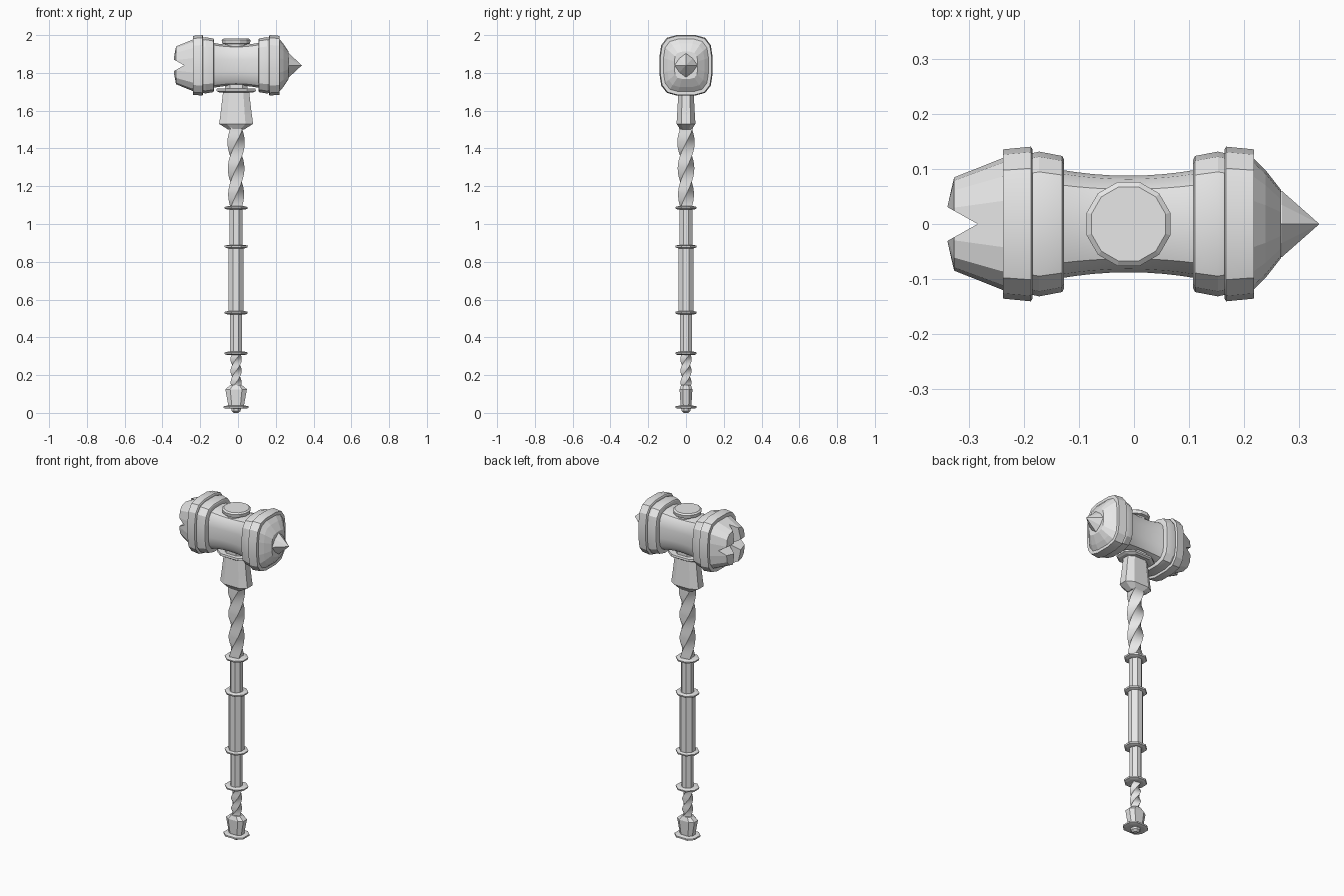
import bpy, bmesh
from math import sin, cos, pi, radians
from mathutils import Vector

cube = bpy.data.objects.get("Cube")
if cube:
    bpy.data.objects.remove(cube, do_unlink=True)

GREY = (0.8, 0.8, 0.8, 1)
mat = bpy.data.materials.new("plain grey")
mat.use_nodes = True
mat.diffuse_color = GREY
mat.node_tree.nodes["Principled BSDF"].inputs["Base Color"].default_value = GREY

HEAD_Z = 1.84    # height of the head's axis
SHAFT_X = -0.01  # the shaft and head centre


def polygon(sides, turn=0.0):
    return [(cos(turn + 2 * pi * i / sides), sin(turn + 2 * pi * i / sides)) for i in range(sides)]


def mirrored(quarter):
    """Closed section from its first quadrant, listed anticlockwise."""
    right = quarter + [(-u, v) for u, v in reversed(quarter)]
    return right + [(-u, -v) for u, v in right]


ROUNDED = mirrored([(1, 0.28), (0.93, 0.67), (0.72, 0.91), (0.35, 1)])
CHAMFERED = mirrored([(1, 0.5), (0.55, 1)])
OCTAGON = [(u * 1.08, v * 1.08) for u, v in polygon(8, pi / 8)]
SQUARE = polygon(4, pi / 4)
STAR = [(u * k, v * k) for (u, v), k in zip(polygon(8), [1, 0.82] * 4)]


def loft(name, section, stations, along="z", smooth=0):
    """Skin a section through stations of (position, half width, half depth, twist)."""
    bm = bmesh.new()
    rings = []
    for pos, a, b, *twist in stations:
        t = twist[0] if twist else 0
        ring = []
        for u, v in section:
            u, v = (u * cos(t) - v * sin(t)) * a, (u * sin(t) + v * cos(t)) * b
            co = (pos, u, HEAD_Z + v) if along == "x" else (SHAFT_X + u, v, pos)
            ring.append(bm.verts.new(co))
        rings.append(ring)
    n = len(section)
    for low, high in zip(rings, rings[1:]):
        for i in range(n):
            j = (i + 1) % n
            bm.faces.new((low[i], low[j], high[j], high[i]))
    bm.faces.new(rings[0][::-1])
    bm.faces.new(rings[-1])
    bmesh.ops.remove_doubles(bm, verts=bm.verts, dist=0.0002)
    bmesh.ops.recalc_face_normals(bm, faces=bm.faces)
    mesh = bpy.data.meshes.new(name)
    bm.to_mesh(mesh)
    bm.free()
    mesh.materials.append(mat)
    obj = bpy.data.objects.new(name, mesh)
    bpy.context.collection.objects.link(obj)
    if smooth:
        bpy.ops.object.select_all(action="DESELECT")
        obj.select_set(True)
        bpy.context.view_layer.objects.active = obj
        bpy.ops.object.shade_smooth_by_angle(angle=radians(smooth))
    return obj


# Waisted barrel of the head
barrel = []
for i in range(9):
    s = i / 4 - 1
    barrel.append((SHAFT_X + 0.13 * s, 0.088 + 0.012 * s * s, 0.107 + 0.014 * s * s))
loft("head_barrel", ROUNDED, barrel, "x", 30)

# Paired bands at each end of the head
for side, label in ((-1, "right"), (1, "left")):
    def at(d):
        return SHAFT_X + side * d
    loft(label + "_inner_band", ROUNDED,
         [(at(0.118), 0.118, 0.136), (at(0.121), 0.124, 0.142), (at(0.163), 0.132, 0.149),
          (at(0.18), 0.128, 0.145)], "x", 25)
    loft(label + "_outer_band", ROUNDED,
         [(at(0.175), 0.136, 0.155), (at(0.178), 0.141, 0.16), (at(0.229), 0.136, 0.156),
          (at(0.229), 0.12, 0.14)], "x", 25)

# Spiked striking face
loft("striking_cap", ROUNDED, [(0.2, 0.122, 0.143), (0.218, 0.12, 0.14), (0.24, 0.098, 0.115),
                               (0.268, 0.062, 0.072)], "x")
loft("spike", STAR, [(0.255, 0.064, 0.066), (0.27, 0.06, 0.063), (0.338, 0, 0)], "x")

# Four-lobed rear face, split by two crossing notches
lobes = loft("lobed_face", ROUNDED, [(-0.22, 0.125, 0.141), (-0.24, 0.12, 0.136),
                                     (-0.328, 0.085, 0.1), (-0.34, 0.035, 0.042)], "x")


def notch(cross):
    bm = bmesh.new()
    ends = []
    for s in (-0.3, 0.3):
        corners = [(-0.285, 0), (-0.36, 0.042), (-0.36, -0.042)]
        ends.append([bm.verts.new((x, w, HEAD_Z + s) if cross == "z" else (x, s, HEAD_Z + w))
                     for x, w in corners])
    for i in range(3):
        j = (i + 1) % 3
        bm.faces.new((ends[0][i], ends[0][j], ends[1][j], ends[1][i]))
    bm.faces.new(ends[0][::-1])
    bm.faces.new(ends[1])
    bmesh.ops.recalc_face_normals(bm, faces=bm.faces)
    mesh = bpy.data.meshes.new("notch_cutter")
    bm.to_mesh(mesh)
    bm.free()
    mesh.materials.append(mat)
    cutter = bpy.data.objects.new("notch_cutter", mesh)
    bpy.context.collection.objects.link(cutter)
    cutter.hide_render = True
    mod = lobes.modifiers.new("notch", "BOOLEAN")
    mod.operation, mod.solver, mod.object = "DIFFERENCE", "EXACT", cutter
    return cutter


cutters = [notch("z"), notch("y")]
bpy.context.view_layer.update()
graph = bpy.context.evaluated_depsgraph_get()
lobes_mesh = bpy.data.meshes.new_from_object(lobes.evaluated_get(graph))
lobes.modifiers.clear()
lobes.data = lobes_mesh
for cutter in cutters:
    bpy.data.objects.remove(cutter, do_unlink=True)

# Cap on top of the head
loft("top_cap", polygon(12, pi / 12), [(1.92, 0.06, 0.06), (1.952, 0.06, 0.06), (1.955, 0.076, 0.076),
                          (1.974, 0.079, 0.079), (1.981, 0.07, 0.07)])

# Neck plate and flared socket
loft("neck", CHAMFERED, [(1.7, 0.06, 0.05), (1.76, 0.06, 0.05)])
loft("neck_plate", CHAMFERED, [(1.697, 0.09, 0.06), (1.704, 0.105, 0.07), (1.716, 0.102, 0.068),
                               (1.718, 0.06, 0.05)])
loft("socket", CHAMFERED, [(1.5, 0.042, 0.03), (1.53, 0.09, 0.05), (1.58, 0.083, 0.047),
                           (1.7, 0.069, 0.04)])


# Twisted shaft lengths
def twisted(name, bottom, top, r_low, r_high, turns, steps):
    stations = []
    for i in range(steps + 1):
        f = i / steps
        r = r_low + (r_high - r_low) * f
        stations.append((bottom + (top - bottom) * f, r, r, 2 * pi * turns * f))
    loft(name, SQUARE, stations, smooth=40)


twisted("upper_twist", 1.085, 1.515, 0.041, 0.047, 0.78, 28)
twisted("lower_twist", 0.13, 0.315, 0.029, 0.03, 0.75, 24)

# Octagonal grips
for name, bottom, top, r in (("upper_grip", 0.88, 1.085, 0.034), ("middle_grip", 0.53, 0.88, 0.04),
                             ("lower_grip", 0.315, 0.53, 0.032)):
    loft(name, OCTAGON, [(bottom, r, r), (top, r, r)])

# Collars between the shaft lengths
for i, z in enumerate((0.315, 0.53, 0.88, 1.085)):
    loft("collar_%d" % (i + 1), OCTAGON,
         [(z - 0.009, 0.045, 0.042), (z - 0.004, 0.06, 0.055), (z + 0.005, 0.062, 0.057),
          (z + 0.009, 0.045, 0.042)])

# Pommel, foot plate and end knob
loft("pommel", CHAMFERED, [(0.03, 0.04, 0.028), (0.125, 0.057, 0.034), (0.148, 0.03, 0.026)])
loft("foot_plate", CHAMFERED, [(0.022, 0.05, 0.042), (0.026, 0.066, 0.055), (0.035, 0.066, 0.055),
                               (0.038, 0.05, 0.04)])
loft("end_knob", OCTAGON, [(0, 0.012, 0.012), (0.01, 0.024, 0.024), (0.026, 0.026, 0.026)])
